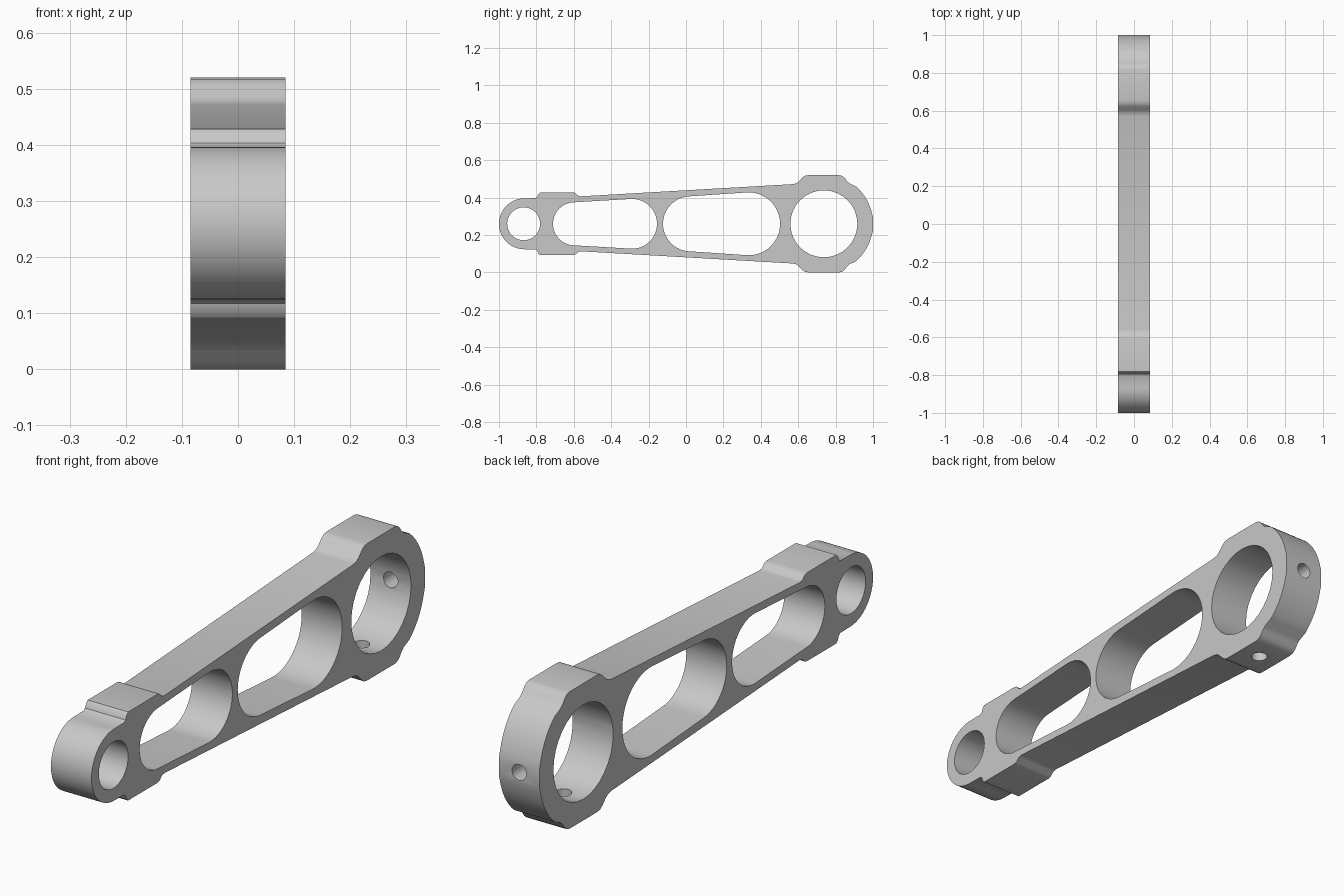
import bpy, bmesh, math
from mathutils import Matrix, Vector

old = bpy.data.objects.get("Cube")
if old:
    bpy.data.objects.remove(old, do_unlink=True)

MID = 0.26        # height of the lengthwise axis
HALF = 0.085      # half thickness
BIG_Y, SMALL_Y = 0.737, -0.868

metal = bpy.data.materials.new("plain grey metal")
metal.use_nodes = True
GREY = (0.58, 0.58, 0.58, 1)
metal.diffuse_color = GREY
metal.node_tree.nodes["Principled BSDF"].inputs["Base Color"].default_value = GREY


def arc(cy, r, a0, a1, n):
    """Points (y, height above axis) on an arc, angles in degrees."""
    steps = [math.radians(a0 + (a1 - a0) * i / n) for i in range(n + 1)]
    return [(cy + r * math.cos(a), r * math.sin(a)) for a in steps]


def prism(name, points, half):
    """Extrude a side profile across the thickness."""
    bm = bmesh.new()
    face = bm.faces.new([bm.verts.new((-half, y, MID + h)) for y, h in points])
    new = bmesh.ops.extrude_face_region(bm, geom=[face])["geom"]
    bmesh.ops.translate(bm, vec=(2 * half, 0, 0),
                        verts=[v for v in new if isinstance(v, bmesh.types.BMVert)])
    bmesh.ops.recalc_face_normals(bm, faces=bm.faces)
    return finish(name, bm)


def finish(name, bm):
    mesh = bpy.data.meshes.new(name)
    bm.to_mesh(mesh)
    bm.free()
    mesh.materials.append(metal)
    obj = bpy.data.objects.new(name, mesh)
    bpy.context.collection.objects.link(obj)
    return obj


def slot(name, y0, r0, y1, r1):
    """Tapered slot: two round ends joined by straight tangents."""
    tilt = math.degrees(math.asin((r1 - r0) / (y1 - y0)))
    a = 90 + tilt
    return prism(name, arc(y1, r1, -a, a, 32) + arc(y0, r0, a, 360 - a, 32), 0.2)


def drill(name, start, end, r):
    """Round cutter between two points."""
    start, end = Vector(start), Vector(end)
    axis = end - start
    bm = bmesh.new()
    turn = axis.to_track_quat('Z', 'Y').to_matrix().to_4x4()
    bmesh.ops.create_cone(bm, cap_ends=True, segments=32, radius1=r, radius2=r,
                          depth=axis.length,
                          matrix=Matrix.Translation((start + end) / 2) @ turn)
    return finish(name, bm)


# Upper half of the outline, from the small end to the large end
upper = arc(-0.864, 0.136, 180, 90, 20)
upper += [(-0.805, 0.137), (-0.795, 0.143), (-0.79, 0.158), (-0.78, 0.168),
          (-0.605, 0.168), (-0.592, 0.165), (-0.576, 0.15), (-0.562, 0.147),
          (0.57, 0.212), (0.59, 0.217), (0.603, 0.227), (0.622, 0.247),
          (0.636, 0.257), (0.655, 0.26), (0.818, 0.26), (0.835, 0.256),
          (0.848, 0.246), (0.86, 0.229), (0.873, 0.217)]
upper += arc(BIG_Y - 0.002, 0.265, 53, 14, 10)[1:] + [(1.0, 0.035)]

# Mirror for the lower half, skipping the shared tip
lower = [(y, -h) for y, h in reversed(upper[1:])]
body = prism("link_arm", upper + lower, HALF)

cutters = [
    slot("front_slot_cutter", -0.596, 0.115, -0.288, 0.133),
    slot("rear_slot_cutter", 0.024, 0.147, 0.335, 0.168),
    drill("small_bore_cutter", (-0.2, SMALL_Y, MID), (0.2, SMALL_Y, MID), 0.088),
    drill("large_bore_cutter", (-0.2, BIG_Y, MID), (0.2, BIG_Y, MID), 0.179),
    drill("end_screw_cutter", (0, BIG_Y, MID), (0, 1.2, MID), 0.03),
    drill("bottom_screw_cutter", (0, BIG_Y, MID), (0, BIG_Y, -0.2), 0.03),
]
for cutter in cutters:
    cutter.hide_render = True
    mod = body.modifiers.new(cutter.name, 'BOOLEAN')
    mod.operation = 'DIFFERENCE'
    mod.solver = 'EXACT'
    mod.object = cutter

# Bake the cuts and drop the cutters
bpy.context.view_layer.update()
graph = bpy.context.evaluated_depsgraph_get()
baked = bpy.data.meshes.new_from_object(body.evaluated_get(graph))
body.modifiers.clear()
body.data = baked
for cutter in cutters:
    bpy.data.objects.remove(cutter, do_unlink=True)

# Smooth the rounds, keep the rims sharp
bpy.ops.object.select_all(action='DESELECT')
body.select_set(True)
bpy.context.view_layer.objects.active = body
bpy.ops.object.shade_smooth_by_angle(angle=math.radians(35))
